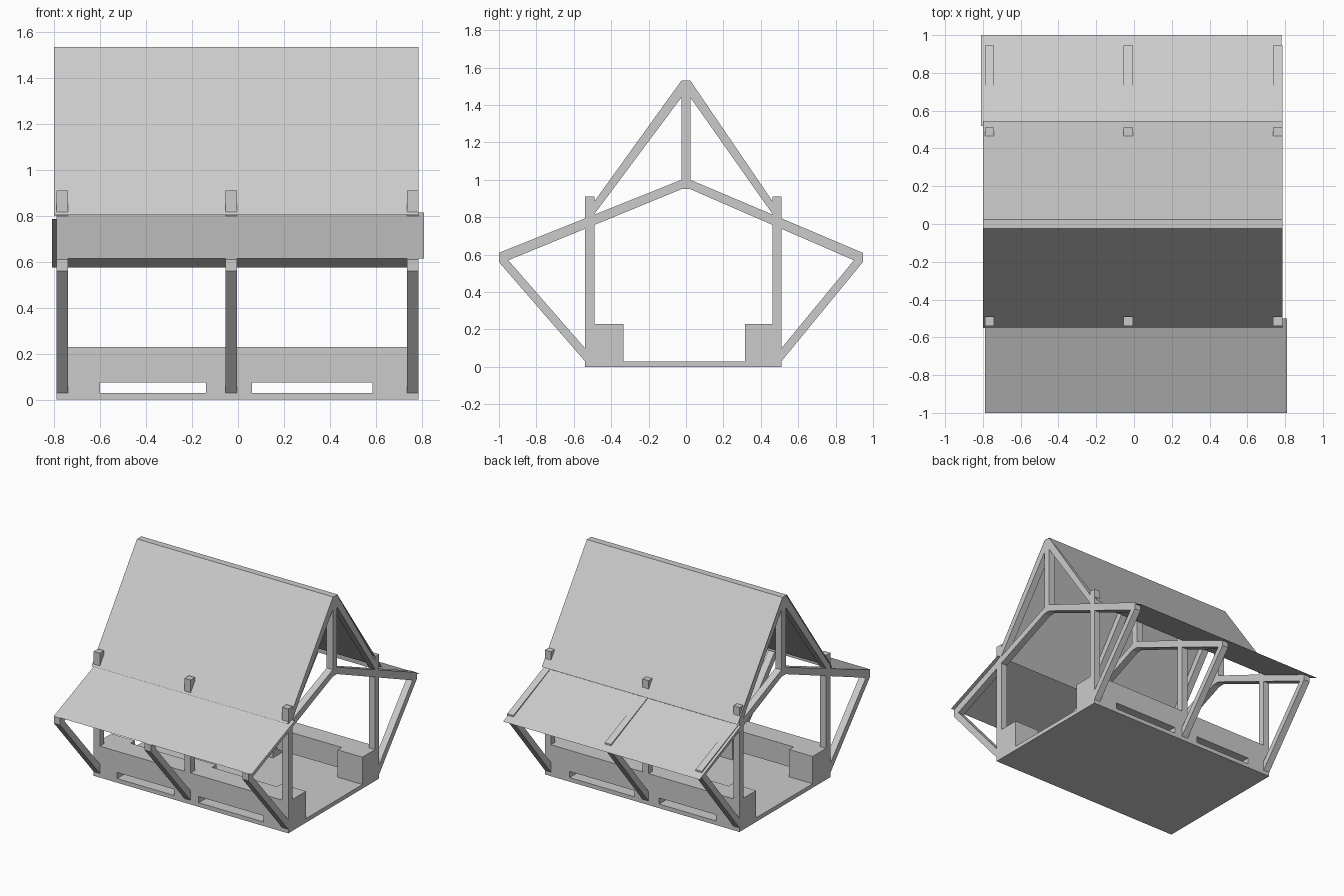
import bpy
import bmesh

cube = bpy.data.objects.get("Cube")
if cube:
    bpy.data.objects.remove(cube, do_unlink=True)

GREY = (0.6, 0.6, 0.6, 1.0)
mat = bpy.data.materials.new("light grey")
mat.use_nodes = True
mat.diffuse_color = GREY
mat.node_tree.nodes["Principled BSDF"].inputs["Base Color"].default_value = GREY


def finish(name, bm):
    mesh = bpy.data.meshes.new(name)
    bm.to_mesh(mesh)
    bm.free()
    mesh.materials.append(mat)
    obj = bpy.data.objects.new(name, mesh)
    bpy.context.collection.objects.link(obj)
    return obj


def prism(name, profile, x0, x1):
    """Extrude a (y, z) outline along x."""
    bm = bmesh.new()
    face = bm.faces.new([bm.verts.new((x0, y, z)) for y, z in profile])
    new = bmesh.ops.extrude_face_region(bm, geom=[face])["geom"]
    verts = [v for v in new if isinstance(v, bmesh.types.BMVert)]
    bmesh.ops.translate(bm, verts=verts, vec=(x1 - x0, 0, 0))
    bmesh.ops.recalc_face_normals(bm, faces=bm.faces)
    return finish(name, bm)


def rect(y0, y1, z0, z1):
    return [(y0, z0), (y1, z0), (y1, z1), (y0, z1)]


def sheet(name, top, bottom, x0, x1):
    """Thin roof sheet between two (y, z) edges, facing up."""
    bm = bmesh.new()
    face = bm.faces.new([bm.verts.new(c) for c in (
        (x0, *top), (x0, *bottom), (x1, *bottom), (x1, *top))])
    face.normal_update()
    if face.normal.z < 0:
        face.normal_flip()
    return finish(name, bm)


# Timber outlines for the front half of a frame
TIMBERS = {
    "post": rect(-0.54, -0.49, 0, 0.91),
    "upper_rafter": [(-0.025, 1.53), (-0.51, 0.857), (-0.51, 0.79), (-0.025, 1.44)],
    "lower_rafter": [(0, 1.0), (-0.025, 1.0), (-1, 0.61), (-1, 0.56),
                     (-0.95, 0.57), (-0.025, 0.95), (0, 0.95)],
    "strut": [(-1, 0.56), (-0.54, 0.03), (-0.54, 0.10), (-0.95, 0.57), (-0.99, 0.59)],
}
SIDES = {"front": 1, "back": -0.945}   # the back half is slightly shallower


def side_profile(profile, side):
    return [(y * SIDES[side], z) for y, z in profile]


# Three timber frames
for place, x in (("right", -0.79), ("middle", -0.055), ("left", 0.735)):
    for side in SIDES:
        for part, profile in TIMBERS.items():
            prism(f"{place}_{side}_{part}", side_profile(profile, side), x, x + 0.05)
    prism(f"{place}_king_post", rect(-0.025, 0.024, 0.95, 1.53), x, x + 0.05)

# Floor
prism("floor", rect(-0.54, 0.51, 0, 0.03), -0.79, 0.785)

# Benches: solid blocks joined by recessed spans over open slots
blocks = ((-0.79, -0.6), (-0.14, 0.06), (0.585, 0.785))
spans = ((-0.6, -0.14), (0.06, 0.585))
for side in SIDES:
    for i, (x0, x1) in enumerate(blocks):
        prism(f"{side}_bench_block_{i + 1}",
              side_profile(rect(-0.54, -0.335, 0, 0.23), side), x0, x1)
    for i, (x0, x1) in enumerate(spans):
        prism(f"{side}_bench_span_{i + 1}",
              side_profile(rect(-0.54, -0.385, 0.075, 0.23), side), x0, x1)

# Roof sheets
sheet("front_upper_roof", (-0.025, 1.533), (-0.55, 0.803), -0.8, 0.785)
sheet("back_upper_roof", (0.025, 1.533), (0.545, 0.80), -0.8, 0.785)
sheet("front_lower_roof", (-0.5, 0.815), (-1, 0.613), -0.79, 0.81)
sheet("back_lower_roof", (0.52, 0.785), (1.0, 0.575), -0.81, 0.78)
sheet("ridge_cap", (0.025, 1.533), (-0.025, 1.533), -0.8, 0.785)
